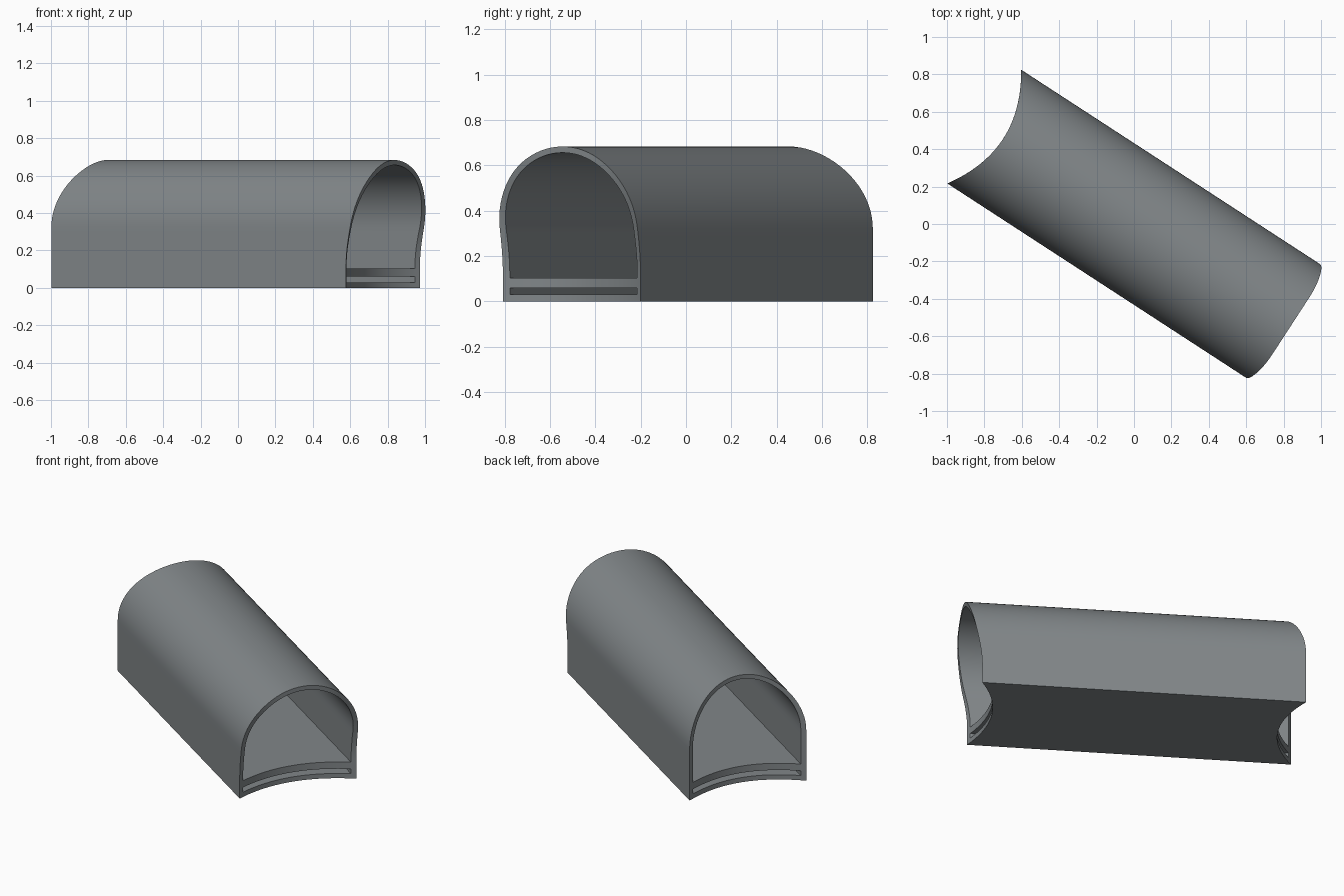
import bpy, bmesh, math
from mathutils import Matrix

if "Cube" in bpy.data.objects:
    bpy.data.objects.remove(bpy.data.objects["Cube"])

R = 0.3625        # outer half width and arch radius
WALL = 0.027      # shell thickness
SPRING = 0.321    # height where the arch begins
AXIS = math.atan2(-0.545, 0.838)


def arch_loop(radius, floor, n_floor=20, n_wall=8, n_arc=40):
    """Closed arch section: flat floor, straight walls, round top."""
    pts = [(-radius + 2 * radius * i / n_floor, floor) for i in range(n_floor)]
    wall = [floor + (SPRING - floor) * i / n_wall for i in range(n_wall)]
    pts += [(radius, z) for z in wall]
    pts += [(radius * math.cos(math.pi * i / n_arc),
             SPRING + radius * math.sin(math.pi * i / n_arc)) for i in range(n_arc + 1)]
    pts += [(-radius, z) for z in reversed(wall[1:])]
    return pts


def slot_loop(half, z0, z1, n=20):
    """Flat channel running through the floor."""
    row = [-half + 2 * half * i / n for i in range(n + 1)]
    return [(v, z0) for v in row] + [(v, z1) for v in reversed(row)]


def scoop(v):
    return max(0.0, 1 - (v / R) ** 2)


def far_end(v):
    return -0.955 + 0.12 * scoop(v)


def near_end(v, z):
    # scooped at the floor, leaning forward at the crown
    t = min(1.0, max(0.0, (z - 0.12) / 0.52))
    s = t * t * (3 - 2 * t)
    return (0.925 - 0.1 * scoop(v)) * (1 - s) + s


# Section with tunnel and floor channel openings
bm = bmesh.new()
edges = []
for loop in (arch_loop(R, 0.0), arch_loop(R - WALL, 0.103),
             slot_loop(R - WALL, 0.03, 0.06)):
    vs = [bm.verts.new((0, v, z)) for v, z in loop]
    edges += [bm.edges.new((vs[i - 1], vs[i])) for i in range(len(vs))]
bmesh.ops.triangle_fill(bm, edges=edges, use_beauty=True, normal=(1, 0, 0))

# Extrude along the tunnel and shape both ends
res = bmesh.ops.extrude_face_region(bm, geom=bm.faces[:], use_keep_orig=True)
near = {g for g in res["geom"] if isinstance(g, bmesh.types.BMVert)}
for vert in bm.verts:
    _, v, z = vert.co
    vert.co.x = near_end(v, z) if vert in near else far_end(v)
bmesh.ops.recalc_face_normals(bm, faces=bm.faces[:])
bm.transform(Matrix.Rotation(AXIS, 4, 'Z'))

mesh = bpy.data.meshes.new("tunnel_shell")
bm.to_mesh(mesh)
bm.free()
shell = bpy.data.objects.new("tunnel_shell", mesh)
bpy.context.collection.objects.link(shell)

grey = bpy.data.materials.new("slate_grey")
grey.diffuse_color = (0.22, 0.24, 0.25, 1)
grey.use_nodes = True
grey.node_tree.nodes["Principled BSDF"].inputs["Base Color"].default_value = grey.diffuse_color
mesh.materials.append(grey)

bpy.context.view_layer.objects.active = shell
shell.select_set(True)
bpy.ops.object.shade_smooth_by_angle(angle=math.radians(35))
